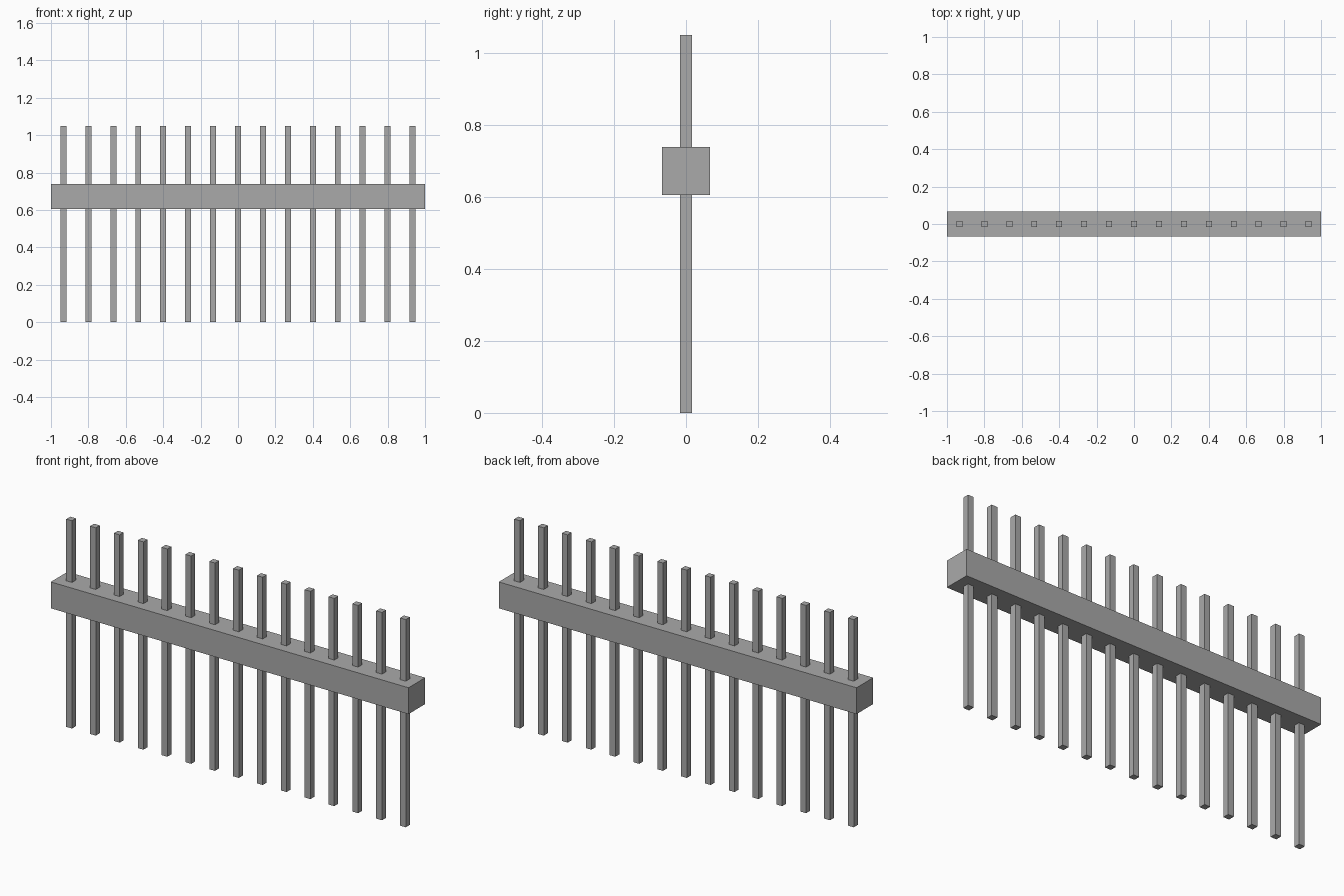
import bpy

if "Cube" in bpy.data.objects:
    bpy.data.objects.remove(bpy.data.objects["Cube"], do_unlink=True)

PIN_COUNT = 15
PITCH = 2 / PIN_COUNT
PIN_WIDTH = 0.032
PIN_HEIGHT = 1.05
BODY_BOTTOM = 0.605

# Single grey for every part
grey = bpy.data.materials.new("mid_grey")
grey.use_nodes = True
colour = (0.4, 0.4, 0.4, 1)
grey.diffuse_color = colour
grey.node_tree.nodes["Principled BSDF"].inputs["Base Color"].default_value = colour


def box(name, size, centre):
    bpy.ops.mesh.primitive_cube_add(size=1, location=centre)
    obj = bpy.context.object
    obj.name = name
    obj.scale = size
    bpy.ops.object.transform_apply(location=False, rotation=False, scale=True)
    obj.data.materials.append(grey)
    return obj


# Square-section bar that holds the pins
box("holder_bar", (2, PITCH, PITCH), (0, 0, BODY_BOTTOM + PITCH / 2))

# Evenly spaced square pins passing through the bar
for i in range(PIN_COUNT):
    x = (i - (PIN_COUNT - 1) / 2) * PITCH
    box(f"pin_{i + 1}", (PIN_WIDTH, PIN_WIDTH, PIN_HEIGHT), (x, 0, PIN_HEIGHT / 2))
